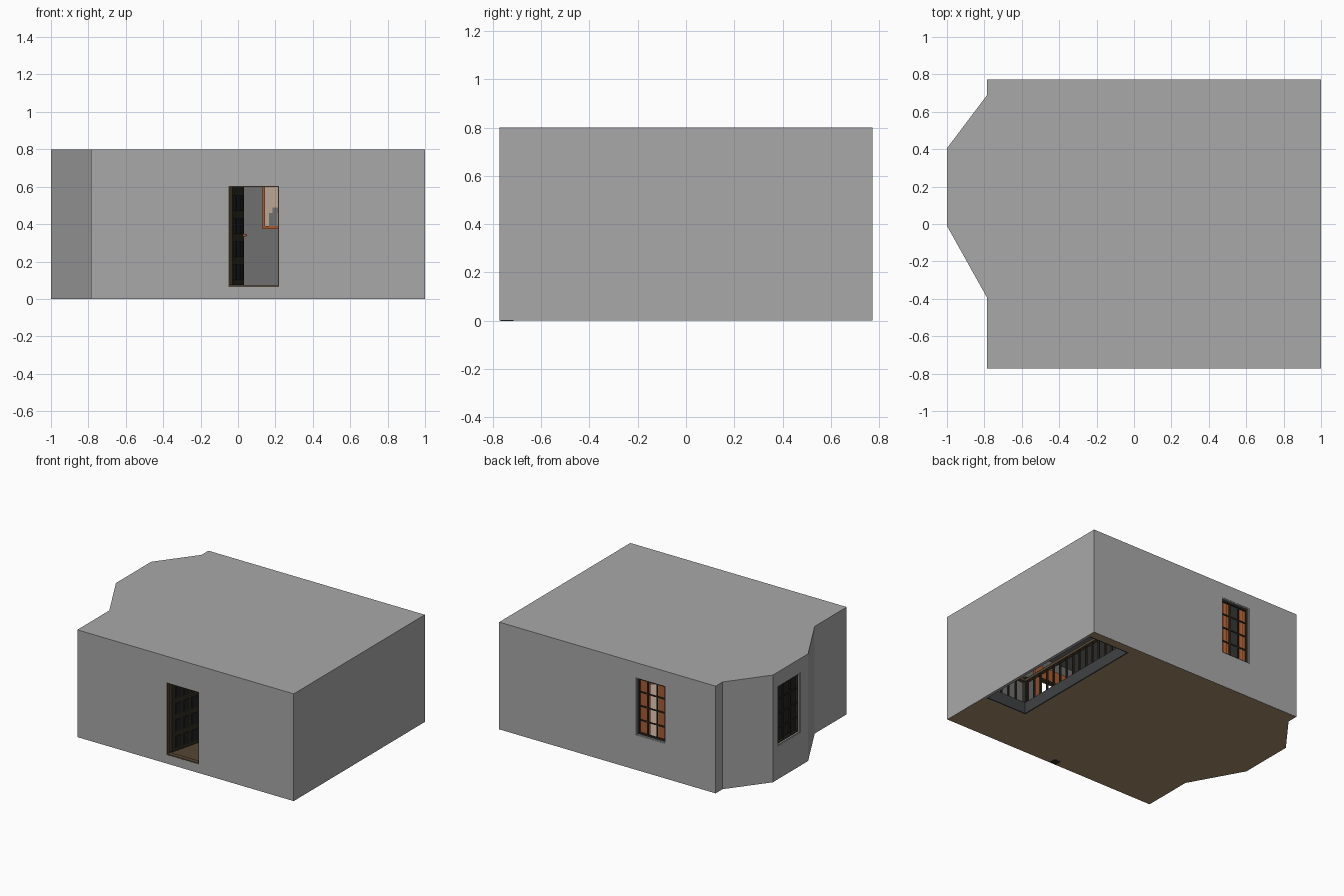
import bpy, bmesh, math
from mathutils import Matrix, Vector

if "Cube" in bpy.data.objects:
    bpy.data.objects.remove(bpy.data.objects["Cube"])


def mat(name, r, g, b):
    m = bpy.data.materials.new(name)
    m.diffuse_color = (r, g, b, 1)
    m.use_nodes = True
    m.node_tree.nodes["Principled BSDF"].inputs["Base Color"].default_value = m.diffuse_color
    return m


GREY = mat("plaster grey", 0.395, 0.395, 0.395)
LINING = mat("inner wall grey", 0.16, 0.16, 0.16)
FLOOR = mat("floor underside brown", 0.38, 0.265, 0.15)
BROWN = mat("floorboard brown", 0.09, 0.06, 0.033)
DARK = mat("dark wood", 0.030, 0.025, 0.016)
BLACK = mat("window black", 0.016, 0.016, 0.016)
ORANGE = mat("orange wood", 0.40, 0.105, 0.03)
BEIGE = mat("beige cloth", 0.50, 0.39, 0.29)
TRIM = mat("slate trim", 0.05, 0.053, 0.057)


def finish(name, bm, material):
    bmesh.ops.recalc_face_normals(bm, faces=bm.faces[:])
    me = bpy.data.meshes.new(name)
    bm.to_mesh(me)
    bm.free()
    me.materials.append(material)
    ob = bpy.data.objects.new(name, me)
    bpy.context.collection.objects.link(ob)
    return ob


def boxes(name, items, material, frame=Matrix()):
    """One object from boxes (x0, x1, y0, y1, z0, z1) in a local frame."""
    bm = bmesh.new()
    for x0, x1, y0, y1, z0, z1 in items:
        m = (Matrix.Translation(((x0 + x1) / 2, (y0 + y1) / 2, (z0 + z1) / 2))
             @ Matrix.Diagonal((x1 - x0, y1 - y0, z1 - z0, 1)))
        bmesh.ops.create_cube(bm, size=1, matrix=frame @ m)
    return finish(name, bm, material)


def prism(name, pts, z0, z1, material):
    bm = bmesh.new()
    f = bm.faces.new([bm.verts.new((x, y, z0)) for x, y in pts])
    top = bmesh.ops.extrude_face_region(bm, geom=[f])["geom"]
    bmesh.ops.translate(bm, vec=(0, 0, z1 - z0),
                        verts=[v for v in top if isinstance(v, bmesh.types.BMVert)])
    return finish(name, bm, material)


def wall_frame(p, q):
    """Local frame: x along the wall, y inward, z up."""
    d = Vector((q[0] - p[0], q[1] - p[1], 0))
    return Matrix.Translation((p[0], p[1], 0)) @ Matrix.Rotation(math.atan2(d.y, d.x), 4, 'Z'), d.length


def frame_items(u0, u1, v0, v1, z0, z1, t):
    return [(u0, u0 + t, v0, v1, z0, z1), (u1 - t, u1, v0, v1, z0, z1),
            (u0 + t, u1 - t, v0, v1, z0, z0 + t), (u0 + t, u1 - t, v0, v1, z1 - t, z1)]


# Footprint with the bay on the left
L, R, Y, TOP = -0.785, 1.0, 0.772, 0.775
OUT = [(L, -Y), (R, -Y), (R, Y), (L, Y), (L, 0.69), (-1, 0.405), (-1, -0.01), (L, -0.395)]
NAMES = ["front", "right", "back", "rear_corner",
         "bay_rear", "bay_middle", "bay_front", "front_corner"]
DOOR = (-0.05 - L, 0.22 - L, 0.065, 0.605)
BACKWIN = (R + 0.13, R + 0.37, 0.26, 0.69)
BAYWIN = (0.055, 0.325, 0.25, 0.695)
HOLES = {0: DOOR, 2: BACKWIN, 5: BAYWIN}
frames = []

# Walls and their darker inner lining, split around the openings
for i, name in enumerate(NAMES):
    M, n = wall_frame(OUT[i], OUT[(i + 1) % 8])
    frames.append(M)
    for label, material, v0, v1, zb, e in (("_wall", GREY, 0, 0.022, 0.0005, 0),
                                           ("_lining", LINING, 0.022, 0.026, 0.004, 0.02)):
        if i in HOLES:
            a, b, z0, z1 = HOLES[i]
            items = [(e, a, v0, v1, zb, TOP), (b, n - e, v0, v1, zb, TOP),
                     (a, b, v0, v1, zb, z0), (a, b, v0, v1, z1, TOP)]
        else:
            items = [(e, n - e, v0, v1, zb, TOP)]
        boxes(name + label, items, material, M)


def inset(pts, d):
    """Shrink the footprint towards its middle."""
    return [(x - math.copysign(d, x), y - math.copysign(min(d, abs(y)), y)) for x, y in pts]


# Roof slab and ceiling
prism("roof_slab", OUT, TOP, 0.8, GREY)
prism("ceiling", inset(OUT, 0.022), 0.77, 0.7755, LINING)

# Floor, notched for the stairwell, with darker boards on top
HX, HY0, HY1 = 0.64, -0.38, 0.71


def floor_outline(d):
    p = inset(OUT, d)
    return [p[0], p[1], (R - d, HY0), (HX, HY0), (HX, HY1), (R - d, HY1)] + p[2:]


prism("floor", floor_outline(0.006), 0.02, 0.058, FLOOR)
prism("floor_underside", floor_outline(0.001), 0.0, 0.0004, FLOOR)
prism("floorboards", floor_outline(0.022), 0.058, 0.065, BROWN)
boxes("stairwell_trim", [(HX, HX + 0.01, HY0, HY1, 0.0, 0.085),
                         (HX, 0.975, HY0, HY0 + 0.01, 0.0, 0.085),
                         (HX, 0.975, HY1 - 0.01, HY1, 0.0, 0.085)], TRIM)
boxes("threshold", [(0.045, 0.1, -Y + .004, -0.715, -0.0004, 0.001)], DARK)

# Rug
boxes("rug", [(-0.42, 0.42, -0.07, 0.07, 0.065, 0.069)], BEIGE,
      Matrix.Translation((0.24, 0.06, 0)) @ Matrix.Rotation(math.atan2(-0.82, 0.58), 4, 'Z'))

# Stair railing: balusters, posts and handrail
bal = [(HX - 0.022, HX - 0.01, y, y + 0.012, 0.065, 0.26)
       for y in [HY0 + k * (HY1 - HY0) / 16 for k in range(17)]]
bal += [(x, x + 0.012, HY0 - 0.022, HY0 - 0.01, 0.065, 0.26)
        for x in [HX + k * 0.065 for k in range(1, 6)]]
bal += [(HX - 0.03, HX - 0.002, y, y + 0.028, 0.065, 0.3) for y in (HY0 - 0.03, HY1)]
boxes("stair_balusters", bal, DARK)
boxes("stair_handrail", [(HX - 0.03, HX - 0.002, HY0 - 0.03, HY1, 0.26, 0.28),
                         (HX, 0.975, HY0 - 0.03, HY0 - 0.002, 0.26, 0.28)], BROWN)


# Lattice windows
def window(name, hole, M):
    a, b, z0, z1 = hole
    boxes(name + "_surround", frame_items(a, b, 0.002, 0.03, z0, z1, 0.006), GREY, M)
    a, b, z0, z1 = a + 0.006, b - 0.006, z0 + 0.006, z1 - 0.006
    items = frame_items(a, b, 0.014, 0.028, z0, z1, 0.011)
    for k in (1, 2):
        u = a + (b - a) * k / 3
        items.append((u - 0.005, u + 0.005, 0.018, 0.025, z0, z1))
    for k in (1, 2, 3):
        z = z0 + (z1 - z0) * k / 4
        items.append((a, b, 0.019, 0.024, z - 0.005, z + 0.005))
    boxes(name + "_lattice", items, DARK, M)


window("back_window", BACKWIN, frames[2])
window("bay_window", BAYWIN, frames[5])
a, b, z0, z1 = BAYWIN
boxes("bay_shutter", [(a - 0.01, b + 0.01, 0.03, 0.036, z0 - 0.01, z1 + 0.01)], BLACK, frames[5])


# Gently pleated curtains behind the back window
def curtain(name, u0, u1, v, material):
    bm = bmesh.new()
    n = 24
    cols = []
    for k in range(n + 1):
        u = u0 + (u1 - u0) * k / n
        w = v + 0.0015 * math.sin(k * math.pi / 3)
        cols.append([bm.verts.new(frames[2] @ Vector((u, w, z))) for z in (0.2, 0.72)])
    for c, d in zip(cols, cols[1:]):
        bm.faces.new((c[0], d[0], d[1], c[1]))
    finish(name, bm, material)


a, b, z0, z1 = BACKWIN
curtain("curtain_left", a - 0.02, a + 0.095, 0.034, ORANGE)
curtain("curtain_right", b - 0.08, b + 0.02, 0.034, ORANGE)

# Door frame, inner casing and open panelled door
a, b, z0, z1 = DOOR
boxes("door_frame", frame_items(a, b, 0.001, 0.035, z0, z1, 0.007), BROWN, frames[0])
boxes("door_casing", [(a - 0.04, a, 0.026, 0.036, z0, z1), (b, b + 0.04, 0.026, 0.036, z0, z1),
                      (a - 0.04, b + 0.04, 0.026, 0.04, z1, z1 + 0.09)], ORANGE, frames[0])
DM = Matrix.Translation((-0.03, -0.735, 0)) @ Matrix.Rotation(math.radians(76), 4, 'Z')
boxes("door_leaf", [(0, 0.255, 0, 0.014, 0.075, 0.597)], DARK, DM)
boxes("door_panels", [(u, u + 0.05, -0.006, 0.02, z, z + 0.085)
                      for u in (0.03, 0.103, 0.176)
                      for z in (0.1, 0.223, 0.346, 0.469)], BLACK, DM)
boxes("door_knob", [(0.235, 0.247, -0.016, 0.03, 0.335, 0.347)], ORANGE, DM)

# Framed picture on the inner back wall
boxes("picture_frame", frame_items(0.13, 0.40, Y - 0.045, Y - 0.026, 0.375, 0.64, 0.015), ORANGE)
boxes("picture_canvas", [(0.14, 0.39, Y - 0.035, Y - 0.027, 0.385, 0.63)], BEIGE)
boxes("picture_shape", [(0.165, 0.21, Y - 0.038, Y - 0.035, 0.39, 0.46),
                        (0.185, 0.24, Y - 0.038, Y - 0.035, 0.46, 0.49)], LINING)
